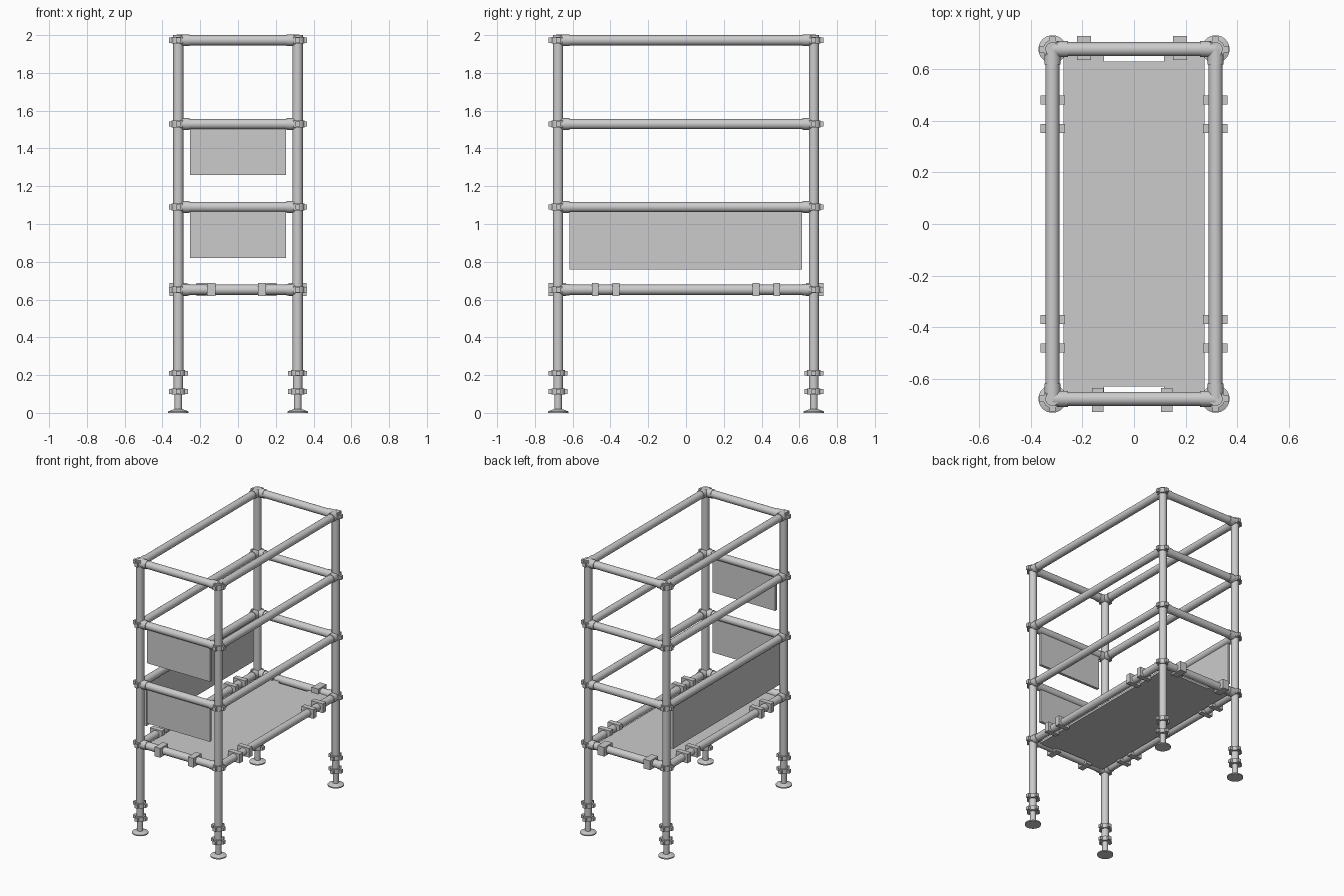
import bpy, bmesh, math
from mathutils import Vector

cube = bpy.data.objects.get("Cube")
if cube:
    bpy.data.objects.remove(cube, do_unlink=True)

PX, PY = 0.316, 0.677          # post centres
TUBE = 0.027                   # tube radius
LEVELS = [0.652, 1.09, 1.529, 1.973]

grey = bpy.data.materials.new("light grey")
grey.use_nodes = True
GREY = (0.6, 0.6, 0.6, 1)
grey.diffuse_color = GREY
grey.node_tree.nodes["Principled BSDF"].inputs["Base Color"].default_value = GREY


def finish(bm, name, smooth=True):
    """Turn a bmesh into a named, coloured object."""
    bmesh.ops.recalc_face_normals(bm, faces=bm.faces)
    mesh = bpy.data.meshes.new(name)
    bm.to_mesh(mesh)
    bm.free()
    mesh.materials.append(grey)
    obj = bpy.data.objects.new(name, mesh)
    bpy.context.collection.objects.link(obj)
    if smooth:
        bpy.ops.object.select_all(action='DESELECT')
        obj.select_set(True)
        bpy.context.view_layer.objects.active = obj
        bpy.ops.object.shade_smooth_by_angle(angle=math.radians(35))
    return obj


def rod(bm, a, b, r, r2=None, sides=24):
    """Cylinder or cone from point a to point b."""
    a, b = Vector(a), Vector(b)
    d = b - a
    new = bmesh.ops.create_cone(bm, cap_ends=True, segments=sides, radius1=r,
                                radius2=r if r2 is None else r2, depth=d.length)["verts"]
    bmesh.ops.rotate(bm, verts=new, matrix=Vector((0, 0, 1)).rotation_difference(d).to_matrix())
    bmesh.ops.translate(bm, verts=new, vec=(a + b) / 2)


def block(bm, lo, hi):
    """Box between two corners."""
    lo, hi = Vector(lo), Vector(hi)
    new = bmesh.ops.create_cube(bm, size=1)["verts"]
    bmesh.ops.scale(bm, verts=new, vec=hi - lo)
    bmesh.ops.translate(bm, verts=new, vec=(lo + hi) / 2)


def clamp(bm, x, y, z, h):
    """Ring around a post with four bolt ears."""
    rod(bm, (x, y, z - h / 2), (x, y, z + h / 2), 0.036)
    e, w, t = 0.05, 0.012, h * 0.38
    block(bm, (x - e, y - w, z - t), (x + e, y + w, z + t))
    block(bm, (x - w, y - e, z - t), (x + w, y + e, z + t))


# Posts, adjustable feet and corner fittings
for sx, side in ((1, "left"), (-1, "right")):
    for sy, end in ((-1, "front"), (1, "back")):
        x, y = sx * PX, sy * PY
        tag = f"{end}_{side}"

        bm = bmesh.new()
        rod(bm, (x, y, 0.21), (x, y, 2.0), TUBE)
        finish(bm, f"post_{tag}")

        bm = bmesh.new()
        rod(bm, (x, y, 0), (x, y, 0.008), 0.054, sides=32)
        rod(bm, (x, y, 0.008), (x, y, 0.02), 0.054, 0.022, sides=32)
        rod(bm, (x, y, 0.01), (x, y, 0.12), 0.02)
        rod(bm, (x, y, 0.1), (x, y, 0.22), 0.025)
        for z in (0.113, 0.21):
            clamp(bm, x, y, z, 0.032)
        finish(bm, f"foot_{tag}")

        for i, z in enumerate(LEVELS):
            bm = bmesh.new()
            clamp(bm, x, y, z, 0.036)
            rod(bm, (x, y, z), (x - sx * 0.06, y, z), 0.031)
            rod(bm, (x, y, z), (x, y - sy * 0.06, z), 0.031)
            finish(bm, f"corner_fitting_{tag}_{i + 1}")

# Horizontal rails on every level
for i, z in enumerate(LEVELS):
    for s, end, side in ((-1, "front", "right"), (1, "back", "left")):
        bm = bmesh.new()
        rod(bm, (-PX, s * PY, z), (PX, s * PY, z), TUBE)
        finish(bm, f"{end}_rail_{i + 1}")
        bm = bmesh.new()
        rod(bm, (s * PX, -PY, z), (s * PX, PY, z), TUBE)
        finish(bm, f"{side}_rail_{i + 1}")

# Hanging panels under the rails
for name, z in (("lower", LEVELS[1]), ("upper", LEVELS[2])):
    bm = bmesh.new()
    block(bm, (-0.253, -PY - 0.01, z - 0.27), (0.253, -PY + 0.01, z))
    finish(bm, f"front_panel_{name}", False)
bm = bmesh.new()
block(bm, (-PX - 0.01, -0.617, 0.76), (-PX + 0.01, 0.613, LEVELS[1]))
finish(bm, "right_panel", False)

# Shelf: long plate with a notch in each end
SX, SY, NOTCH = 0.273, 0.66, 0.117
bm = bmesh.new()
outline = [(SX, -SY), (SX, SY), (NOTCH, SY), (NOTCH, SY - 0.03), (-NOTCH, SY - 0.03),
           (-NOTCH, SY), (-SX, SY), (-SX, -SY), (-NOTCH, -SY), (-NOTCH, 0.03 - SY),
           (NOTCH, 0.03 - SY), (NOTCH, -SY)]
face = bm.faces.new([bm.verts.new((x, y, 0.635)) for x, y in outline])
top = bmesh.ops.extrude_face_region(bm, geom=[face])["geom"]
bmesh.ops.translate(bm, verts=[v for v in top if isinstance(v, bmesh.types.BMVert)], vec=(0, 0, 0.015))
finish(bm, "shelf", False)

# Clips holding the shelf on the lowest rails
ZLO, ZHI = 0.62, 0.687
for s, side in ((1, "left"), (-1, "right")):
    for i, y in enumerate((-0.48, -0.37, 0.37, 0.48)):
        bm = bmesh.new()
        a, b = sorted((s * 0.267, s * 0.362))
        block(bm, (a, y - 0.018, ZLO), (b, y + 0.018, ZHI))
        finish(bm, f"shelf_clip_{side}_{i + 1}", False)
for s, end, centres, w in ((-1, "front", (-0.141, 0.127), 0.022), (1, "back", (-0.193, 0.178), 0.027)):
    for i, x in enumerate(centres):
        bm = bmesh.new()
        a, b = sorted((s * 0.635, s * 0.728))
        block(bm, (x - w, a, ZLO), (x + w, b, ZHI))
        finish(bm, f"shelf_clip_{end}_{i + 1}", False)
